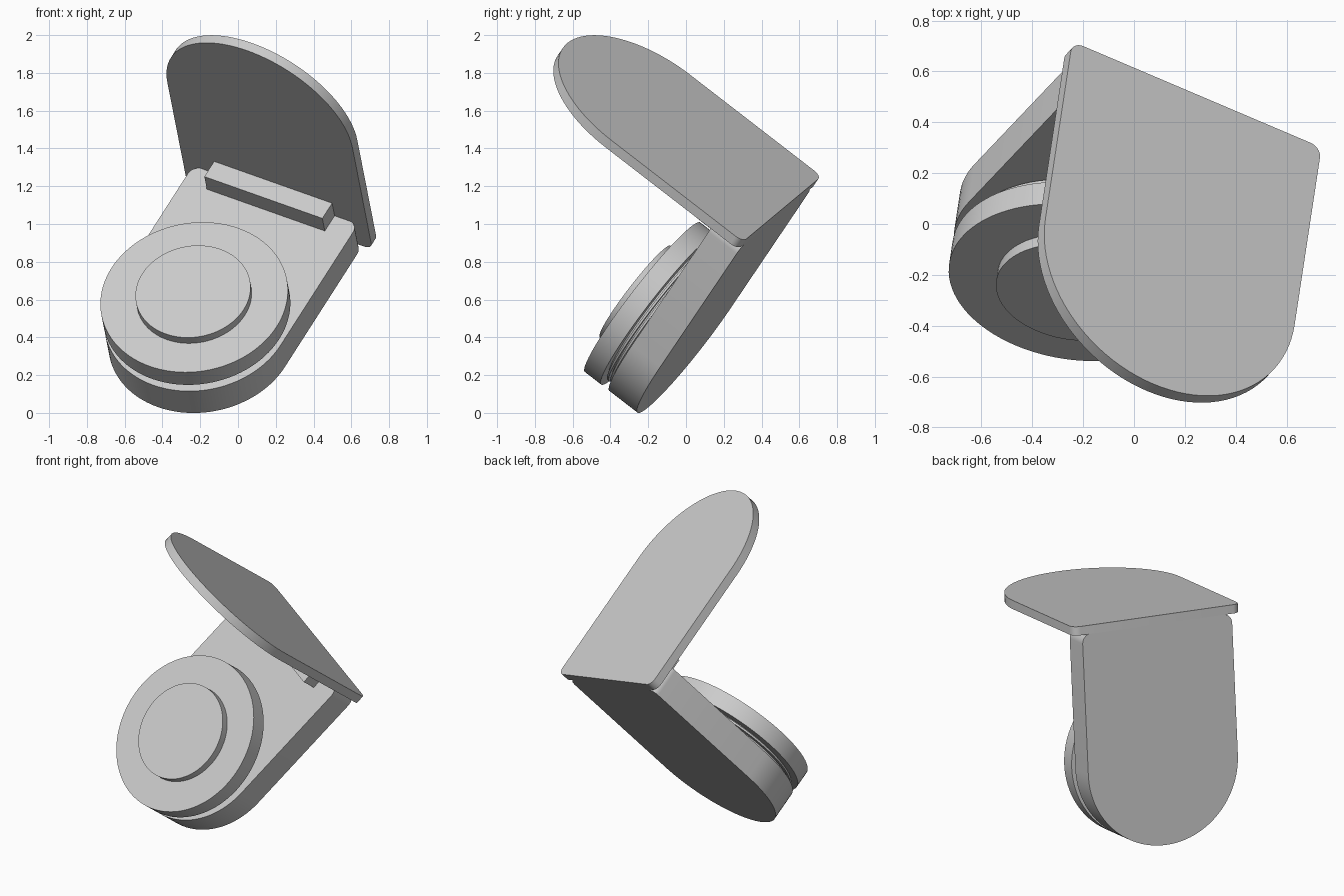
import bpy, bmesh, math
from mathutils import Matrix, Vector

cube = bpy.data.objects.get("Cube")
if cube:
    bpy.data.objects.remove(cube)

grey = bpy.data.materials.new("light grey")
grey.use_nodes = True
colour = (0.6, 0.6, 0.6, 1)
grey.diffuse_color = colour
grey.node_tree.nodes["Principled BSDF"].inputs["Base Color"].default_value = colour

# Tilted frame: x along the hinge, z out of the base plate, origin under the disc
hinge = Vector((0.875, -0.372, -0.31)).normalized()
up = Vector((-0.122, -0.785, 0.608))
up = (up - hinge * up.dot(hinge)).normalized()
back = up.cross(hinge)
frame = Matrix((hinge, back, up)).transposed().to_4x4()
frame.translation = (-0.19, 0.049, 0.397)


def extrude(name, outline, thickness, local=Matrix()):
    """Solid with the given flat outline, standing in the tilted frame."""
    bm = bmesh.new()
    face = bm.faces.new([bm.verts.new((x, y, 0)) for x, y in outline])
    grown = bmesh.ops.extrude_face_region(bm, geom=[face])["geom"]
    verts = [v for v in grown if isinstance(v, bmesh.types.BMVert)]
    bmesh.ops.translate(bm, verts=verts, vec=(0, 0, thickness))
    bmesh.ops.recalc_face_normals(bm, faces=bm.faces)
    mesh = bpy.data.meshes.new(name)
    bm.to_mesh(mesh)
    bm.free()
    mesh.materials.append(grey)
    obj = bpy.data.objects.new(name, mesh)
    bpy.context.collection.objects.link(obj)
    obj.matrix_world = frame @ local
    bpy.ops.object.select_all(action="DESELECT")
    obj.select_set(True)
    bpy.context.view_layer.objects.active = obj
    bpy.ops.object.shade_smooth_by_angle(angle=math.radians(30))
    return obj


def arc(cx, cy, radius, start, end, steps):
    angles = [math.radians(start + (end - start) * i / steps) for i in range(steps + 1)]
    return [(cx + radius * math.cos(a), cy + radius * math.sin(a)) for a in angles]


def arch(radius, length, corner):
    """Half circle, straight sides and a straight end with rounded corners."""
    x, y = radius - corner, length - corner
    return (arc(0, 0, radius, 180, 360, 48) + arc(x, y, corner, 0, 90, 8)
            + arc(-x, y, corner, 90, 180, 8))


def disc(name, radius, bottom, top):
    outline = arc(0, 0, radius, 0, 360, 96)[:-1]
    extrude(name, outline, top - bottom, Matrix.Translation((0, 0, bottom)))


# Base plate and the upright lid behind it
extrude("base_plate", arch(0.5, 0.88, 0.06), 0.19)
upright = Matrix.Translation((0, 0.932, 0.888)) @ Matrix.Rotation(math.radians(-90), 4, "X")
upright = upright @ Matrix.Translation((0, 0, -0.055))
extrude("lid", arch(0.56, 0.888, 0.05), 0.055, upright)

# Neck with thin rings, then the large and small discs
disc("neck", 0.43, 0.18, 0.25)
for i, z in enumerate((0.2, 0.222)):
    disc(f"neck_ring_{i + 1}", 0.46, z, z + 0.012)
disc("large_disc", 0.5, 0.245, 0.355)
disc("small_disc", 0.307, 0.35, 0.405)

# Hinge bar resting on the base against the lid
bar = [(-0.357, 0.767), (0.357, 0.767), (0.357, 0.878), (-0.357, 0.878)]
extrude("hinge_bar", bar, 0.11, Matrix.Translation((0, 0, 0.19)))
